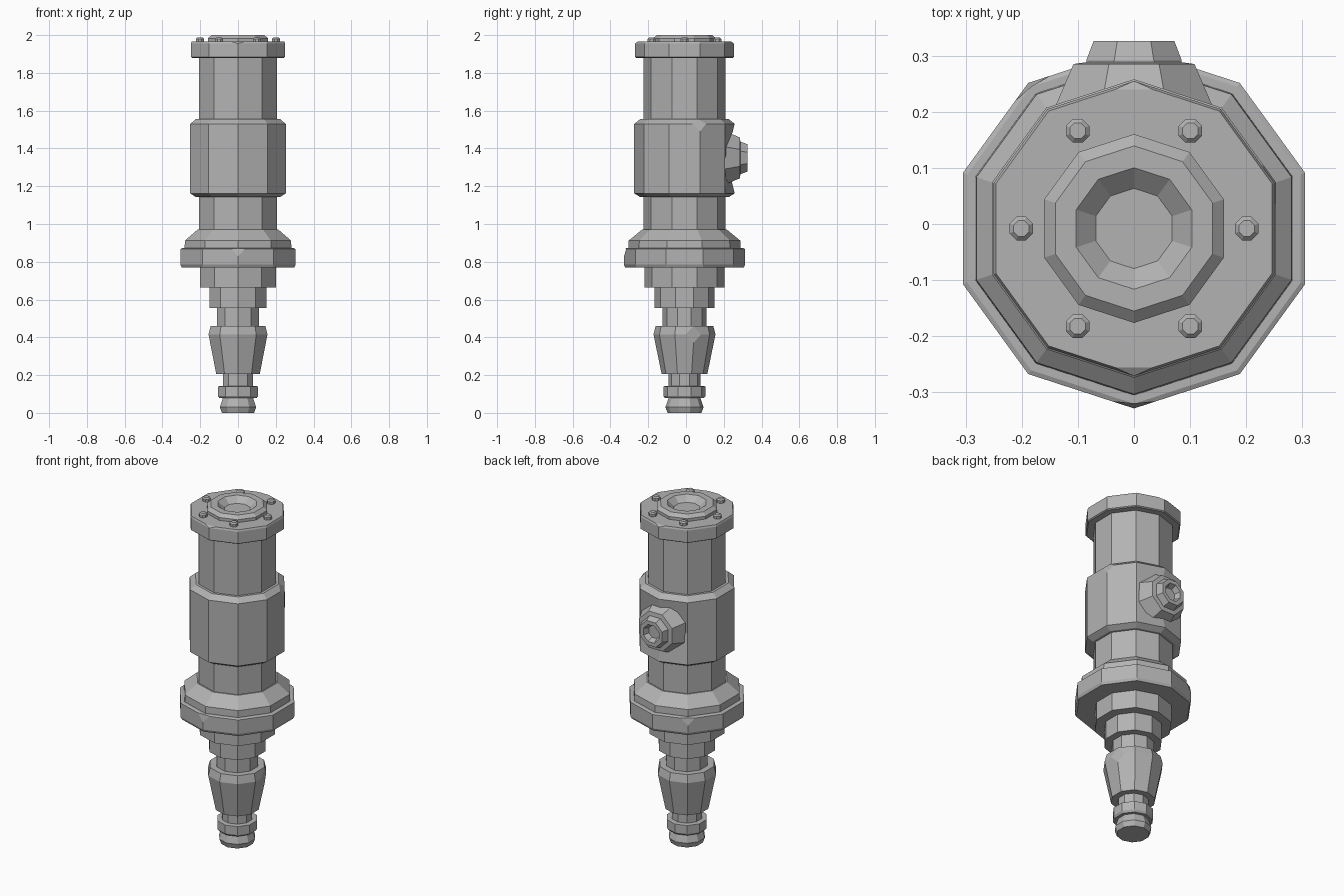
import bpy, bmesh, math
from mathutils import Matrix, Vector

cube = bpy.data.objects.get("Cube")
if cube:
    bpy.data.objects.remove(cube)

# One plain grey for everything
grey = bpy.data.materials.new("plain grey")
grey.use_nodes = True
COLOUR = (0.45, 0.45, 0.45, 1)
grey.diffuse_color = COLOUR
grey.node_tree.nodes["Principled BSDF"].inputs["Base Color"].default_value = COLOUR

AXIS_Y = -0.008
CORNER = math.cos(math.radians(18))   # half width to corner radius, ten sides


def lathe(name, profile, sides=10, matrix=None, turn=90, chips=(), dents=()):
    """Revolve (half width, z) points into a faceted, capped part.
    chips: (ring, side, size) corners cut off; dents: (ring, side, scale)."""
    bm = bmesh.new()
    rings = []
    for width, z in profile:
        r = width / math.cos(math.pi / sides) if sides != 10 else width / CORNER
        angles = [math.radians(turn) + math.tau * i / sides for i in range(sides)]
        rings.append([bm.verts.new((r * math.cos(a), r * math.sin(a), z)) for a in angles])
    for low, high in zip(rings, rings[1:]):
        for i in range(sides):
            j = (i + 1) % sides
            bm.faces.new((low[i], low[j], high[j], high[i]))
    bm.faces.new(rings[0][::-1])
    bm.faces.new(rings[-1])
    for ring, side, scale in dents:
        v = rings[ring][side]
        v.co.x *= scale
        v.co.y *= scale
    cut = [(rings[r][s], size) for r, s, size in chips]
    for v, size in cut:
        bmesh.ops.bevel(bm, geom=[v], offset=size, segments=1, affect='VERTICES')
    bmesh.ops.recalc_face_normals(bm, faces=bm.faces)
    mesh = bpy.data.meshes.new(name)
    bm.to_mesh(mesh)
    bm.free()
    mesh.materials.append(grey)
    obj = bpy.data.objects.new(name, mesh)
    obj.matrix_world = matrix or Matrix.Translation((0, AXIS_Y, 0))
    bpy.context.collection.objects.link(obj)
    return obj


# Corner numbers run anticlockwise from the back
BACK, BACK_RIGHT, FRONT, LEFT = 0, 1, 5, 8

# Tip and its collar
lathe("tip_end", [(0.085, 0), (0.096, 0.03), (0.08, 0.08)])
lathe("tip_collar", [(0.098, 0.078), (0.106, 0.09), (0.106, 0.14), (0.098, 0.142)])
lathe("tip_neck", [(0.08, 0.13), (0.08, 0.21)])

# Tapered nose and stepped shaft
lathe("tapered_nose", [(0.115, 0.205), (0.156, 0.415), (0.145, 0.46)],
      chips=[(1, LEFT, 0.045)])
lathe("nose_neck", [(0.11, 0.45), (0.11, 0.56)])
lathe("lower_step", [(0.15, 0.555), (0.15, 0.67)])
lathe("upper_step", [(0.201, 0.663), (0.201, 0.78)])

# Wide mounting flange with sloping shoulder
lathe("mounting_flange", [(0.298, 0.77), (0.305, 0.785), (0.305, 0.868), (0.297, 0.872)],
      chips=[(2, FRONT, 0.04), (2, BACK_RIGHT, 0.04)])
lathe("flange_shoulder", [(0.283, 0.865), (0.281, 0.912), (0.214, 0.97)])

# Main tube and thick sleeve, its back corner set in around the port
lathe("main_tube", [(0.207, 0.95), (0.207, 1.89)])
lathe("sleeve", [(0.222, 1.142), (0.253, 1.162), (0.253, 1.35), (0.253, 1.53), (0.222, 1.556)],
      chips=[(3, LEFT, 0.04)], dents=[(2, BACK, 0.82)])

# Top cap with chipped front and back corners
lathe("top_cap", [(0.244, 1.88), (0.25, 1.885), (0.25, 1.955), (0.246, 1.965)],
      chips=[(3, FRONT, 0.035), (3, BACK, 0.035)])

# Raised ring with a dished centre
lathe("top_ring", [(0.16, 1.96), (0.16, 1.982), (0.14, 2.0), (0.103, 2.0), (0.068, 1.968)])

# Six cap bolts
for i in range(6):
    a = math.tau * i / 6
    place = Matrix.Translation((0.201 * math.cos(a), AXIS_Y + 0.201 * math.sin(a), 1.96))
    lathe(f"cap_bolt_{i + 1}", [(0.021, 0), (0.021, 0.02), (0.014, 0.027)],
          sides=8, matrix=place, turn=22.5)

# Side port on the back, pointing along +y
port_place = Matrix.Translation((0, 0, 1.35)) @ Matrix.Rotation(-math.pi / 2, 4, 'X')
lathe("port_base", [(0.145, 0.19), (0.14, 0.21), (0.108, 0.285), (0.08, 0.289)],
      sides=8, matrix=port_place, turn=22.5)
lathe("port_nozzle", [(0.085, 0.28), (0.085, 0.292), (0.072, 0.326), (0.05, 0.326), (0.036, 0.295)],
      sides=8, matrix=port_place, turn=22.5)
